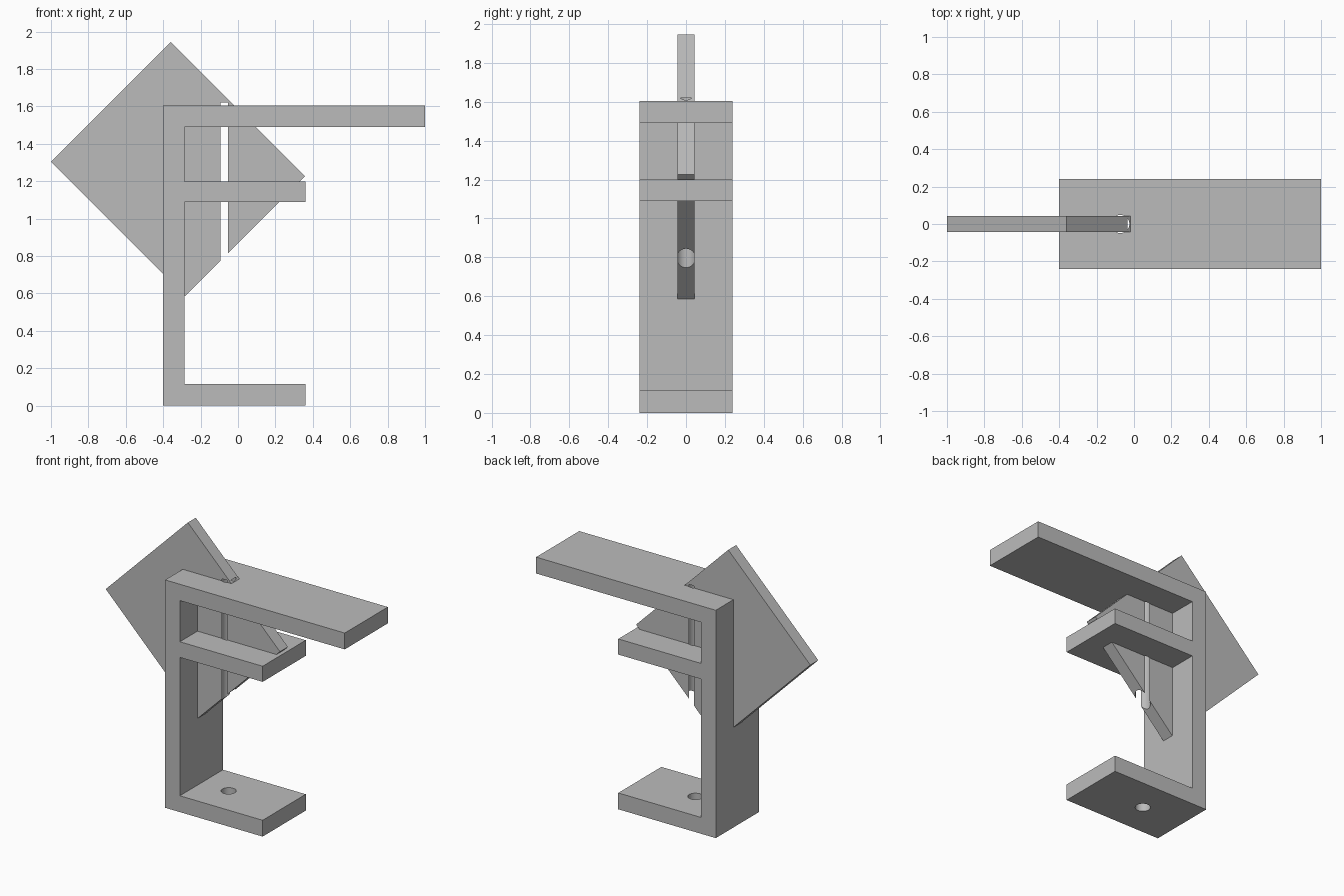
import bpy, bmesh

cube = bpy.data.objects.get("Cube")
if cube:
    bpy.data.objects.remove(cube, do_unlink=True)

grey = bpy.data.materials.new("plain grey")
grey.use_nodes = True
colour = (0.5, 0.5, 0.5, 1)
grey.diffuse_color = colour
grey.node_tree.nodes["Principled BSDF"].inputs["Base Color"].default_value = colour


def extrude_profile(name, points, half_depth):
    """Solid made from an x-z outline extruded evenly about y = 0."""
    bm = bmesh.new()
    face = bm.faces.new([bm.verts.new((x, -half_depth, z)) for x, z in points])
    grown = bmesh.ops.extrude_face_region(bm, geom=[face])["geom"]
    for v in grown:
        if isinstance(v, bmesh.types.BMVert):
            v.co.y = half_depth
    bmesh.ops.recalc_face_normals(bm, faces=bm.faces)
    mesh = bpy.data.meshes.new(name)
    bm.to_mesh(mesh)
    bm.free()
    mesh.materials.append(grey)
    obj = bpy.data.objects.new(name, mesh)
    bpy.context.collection.objects.link(obj)
    return obj


def combine(target, other, operation):
    """Apply a boolean and remove the helper object."""
    other.hide_render = True
    mod = target.modifiers.new(operation.lower(), "BOOLEAN")
    mod.operation, mod.object, mod.solver = operation, other, "EXACT"
    bpy.ops.object.select_all(action="DESELECT")
    bpy.context.view_layer.objects.active = target
    target.select_set(True)
    bpy.ops.object.modifier_apply(modifier=mod.name)
    bpy.data.objects.remove(other, do_unlink=True)


# Upright with a long top arm and two short arms, as one outline
back, inner, short, long = -0.4, -0.285, 0.36, 1.0
bracket = extrude_profile("bracket", [
    (back, 0), (short, 0), (short, 0.115), (inner, 0.115),
    (inner, 1.09), (short, 1.09), (short, 1.2), (inner, 1.2),
    (inner, 1.49), (long, 1.49), (long, 1.605), (back, 1.605)], 0.24)

# Thin tilted plate running through the upright and arms
plate = extrude_profile("tilted_plate", [
    (-0.36, 1.945), (-1.0, 1.305), (-0.282, 0.587), (0.358, 1.227)], 0.044)
combine(bracket, plate, "UNION")

# Vertical bore through all arms, stopping just above the top arm
bore_top, bore_bottom = 1.62, -0.2
bpy.ops.mesh.primitive_cylinder_add(
    vertices=48, radius=0.0485, depth=bore_top - bore_bottom,
    location=(-0.073, 0, (bore_top + bore_bottom) / 2))
bore = bpy.context.object
bore.name = "bore_cutter"
bore.data.materials.append(grey)
combine(bracket, bore, "DIFFERENCE")

# Smooth bore wall, crisp edges elsewhere
bpy.ops.object.select_all(action="DESELECT")
bracket.select_set(True)
bpy.context.view_layer.objects.active = bracket
bpy.ops.object.shade_smooth_by_angle()
